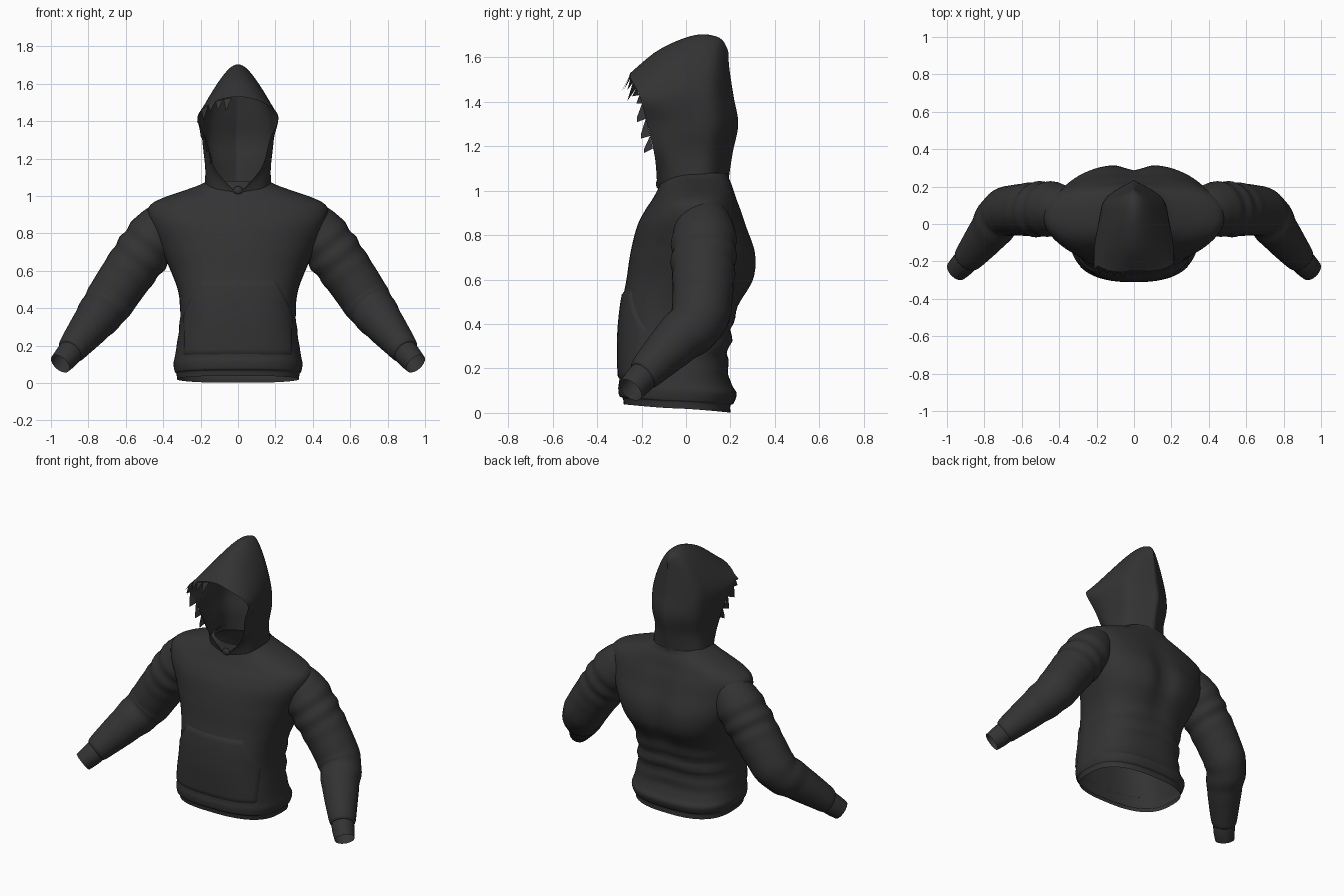
import bpy, bmesh, math
from mathutils import Vector

if "Cube" in bpy.data.objects:
    bpy.data.objects.remove(bpy.data.objects["Cube"])

fabric = bpy.data.materials.new("charcoal_fabric")
fabric.diffuse_color = (0.033, 0.033, 0.033, 1)
fabric.use_nodes = True
fabric.node_tree.nodes["Principled BSDF"].inputs["Base Color"].default_value = fabric.diffuse_color


def smooth(pts, n):
    """Catmull-Rom interpolation of tuples of any length, n steps per span."""
    out = []
    for i in range(len(pts) - 1):
        a, b, c, d = (pts[max(i - 1, 0)], pts[i], pts[i + 1], pts[min(i + 2, len(pts) - 1)])
        for k in range(n):
            t = k / n
            out.append(tuple(0.5 * (2 * q + (r - p) * t + (2 * p - 5 * q + 4 * r - s) * t * t
                                    + (3 * q - p - 3 * r + s) * t ** 3)
                             for p, q, r, s in zip(a, b, c, d)))
    return out + [tuple(pts[-1])]


def finish(name, bm, shaded=True):
    bmesh.ops.remove_doubles(bm, verts=bm.verts, dist=0.0005)
    bmesh.ops.recalc_face_normals(bm, faces=bm.faces)
    for f in bm.faces:
        f.smooth = shaded
    me = bpy.data.meshes.new(name)
    bm.to_mesh(me)
    bm.free()
    me.materials.append(fabric)
    ob = bpy.data.objects.new(name, me)
    bpy.context.collection.objects.link(ob)
    return ob


def loft(name, rows, closed):
    bm = bmesh.new()
    vs = [[bm.verts.new(p) for p in row] for row in rows]
    n = len(rows[0])
    for r0, r1 in zip(vs, vs[1:]):
        for j in range(n if closed else n - 1):
            k = (j + 1) % n
            bm.faces.new((r0[j], r0[k], r1[k], r1[j]))
    return finish(name, bm)


# Torso profile: height, half width, front y, back y
profile = smooth([
    (.02, .325, -.28, .20), (.05, .33, -.285, .20), (.06, .338, -.30, .215),
    (.10, .345, -.305, .228), (.14, .338, -.30, .205), (.22, .325, -.302, .187),
    (.35, .31, -.302, .205), (.48, .318, -.29, .24), (.60, .36, -.268, .31),
    (.72, .415, -.25, .318), (.84, .465, -.22, .275), (.91, .482, -.185, .25),
    (.955, .465, -.155, .232), (.99, .40, -.135, .22), (1.025, .30, -.118, .208),
    (1.055, .215, -.11, .195), (1.08, .165, -.105, .19)], 5)


def section(z):
    for a, b in zip(profile, profile[1:]):
        if z <= b[0]:
            t = (z - a[0]) / max(b[0] - a[0], 1e-6)
            return [p + (q - p) * t for p, q in zip(a, b)]
    return profile[-1]


def power(z, back=False):
    return .75 + (.08 if back else .2) * min(max((z - .45) / .3, 0), 1)


def torso_point(a, z, off=0.0):
    """Point on the torso; angle 0 is the front centre."""
    _, hw, yf, yb = section(z)
    s, c = math.sin(a), math.cos(a)
    p = power(z, c < 0)
    cy, ry = (yf + yb) / 2, (yb - yf) / 2
    x = (hw + off) * math.copysign(abs(s) ** p, s)
    y = cy - (ry + off) * math.copysign(abs(c) ** p, c)
    back = max(0, -c + .25)
    # spine hollow and gathered folds at the lower back
    y -= .035 * math.exp(-(x / .07) ** 2) * math.exp(-((z - .68) / .2) ** 2) * (c < 0)
    fold = math.exp(-((z - .32) / .11) ** 2) * back * .009 * math.sin(z * 62 + 5 * abs(x) + 2 * x)
    x, y = x + fold * s, y - fold * c
    return (x, y, z + .02 * c * max(0, 1 - z / .3))


N = 80
loft("torso", [[torso_point(2 * math.pi * j / N, r[0]) for j in range(N)] for r in profile], True)

# Front pocket following the torso surface
rows = []
M, W = 24, 24
for i in range(M + 1):
    z = .14 + .41 * i / M
    half = .293 if z < .37 else .293 - .09 * ((z - .37) / .18) ** 1.1
    amax = math.asin(min(half / section(z)[1], .99) ** (1 / power(z)))
    row = []
    for j in range(W + 1):
        edge = i in (0, M) or j in (0, W)
        row.append(torso_point(amax * (2 * j / W - 1), z, -.002 if edge else .008))
    rows.append(row)
loft("front_pocket", rows, False)


def tube(name, path, wrinkle=0.0):
    """Round tube along points (x, y, z, radius)."""
    pts = smooth(path, 8)
    rows = []
    for i, p in enumerate(pts):
        t = (Vector(pts[min(i + 1, len(pts) - 1)][:3]) - Vector(pts[max(i - 1, 0)][:3])).normalized()
        u = t.cross(Vector((0, 1, 0))).normalized()
        v = t.cross(u)
        row = []
        for j in range(28):
            a = 2 * math.pi * j / 28
            ripple = math.exp(-((p[2] - .70) / .09) ** 2) + .6 * math.exp(-((p[2] - .38) / .06) ** 2)
            r = p[3] + wrinkle * ripple * math.sin(p[2] * 75 + 1.2 * math.sin(a))
            row.append(Vector(p[:3]) + r * (math.cos(a) * u + math.sin(a) * v))
        rows.append(row)
    return loft(name, rows, True)


# Sleeves and ribbed cuffs on both sides
sleeve = [(.31, .07, .92, .075), (.375, .08, .865, .118), (.435, .082, .795, .144),
          (.525, .078, .675, .144), (.62, .075, .54, .137), (.70, .055, .42, .130),
          (.78, -.05, .315, .110), (.86, -.15, .215, .088), (.89, -.185, .175, .077),
          (.899, -.196, .164, .064)]
cuff = [(.885, -.18, .18, .067), (.915, -.215, .142, .067), (.95, -.25, .103, .060)]
for side, s in (("left", 1), ("right", -1)):
    tube(side + "_sleeve", [(s * x, y, z, r) for x, y, z, r in sleeve], .006)
    tube(side + "_cuff", [(s * x, y, z, r) for x, y, z, r in cuff])

# Hood: half arches from ridge to neck, ordered from brim to back seam
arches = [
    [(0, -.25, 1.53), (.12, -.25, 1.505), (.215, -.21, 1.43), (.17, -.175, 1.3), (.125, -.14, 1.15), (.015, -.13, 1.02)],
    [(0, -.12, 1.635), (.11, -.12, 1.575), (.208, -.12, 1.43), (.19, -.09, 1.3), (.172, -.08, 1.17), (.14, -.085, 1.04)],
    [(0, .04, 1.70), (.09, .03, 1.63), (.178, .02, 1.46), (.185, .02, 1.3), (.172, .02, 1.17), (.18, .03, 1.04)],
    [(0, .15, 1.688), (.07, .14, 1.625), (.14, .13, 1.45), (.15, .14, 1.3), (.14, .12, 1.17), (.15, .12, 1.04)],
    [(0, .19, 1.63), (0, .195, 1.55), (0, .215, 1.42), (0, .235, 1.3), (0, .21, 1.17), (0, .19, 1.04)]]
full = [smooth([(-x, y, z) for x, y, z in a[:0:-1]] + a, 6) for a in arches]
columns = [smooth(col, 6) for col in zip(*full)]
loft("hood", columns, False)

# Torn fringe along one side of the brim, coarser towards the bottom
bm = bmesh.new()
brim = [Vector((-x, y, z)) for x, y, z in smooth(arches[0][:5], 6)]
i = 2
while i < 21:
    step = 2 if i < 14 else 3
    a, b = brim[i], brim[min(i + step, 22)]
    reach = .045 + .015 * (i % 3)
    tip = a.lerp(b, .6) + Vector((-.006, -reach * .45, -reach * (.9 if i < 10 else .3)))
    corners = [a, b, tip] if i < 14 else [a, b, tip - Vector((0, 0, .02)), tip]
    bm.faces.new([bm.verts.new(p) for p in corners])
    i += step
finish("brim_fringe", bm, False)

# Small knot where the hood edges meet
bm = bmesh.new()
bmesh.ops.create_uvsphere(bm, u_segments=12, v_segments=8, radius=.022)
for v in bm.verts:
    v.co = Vector((v.co.x * 1.2, v.co.y * .6 - .122, v.co.z + 1.03))
finish("neck_knot", bm)
